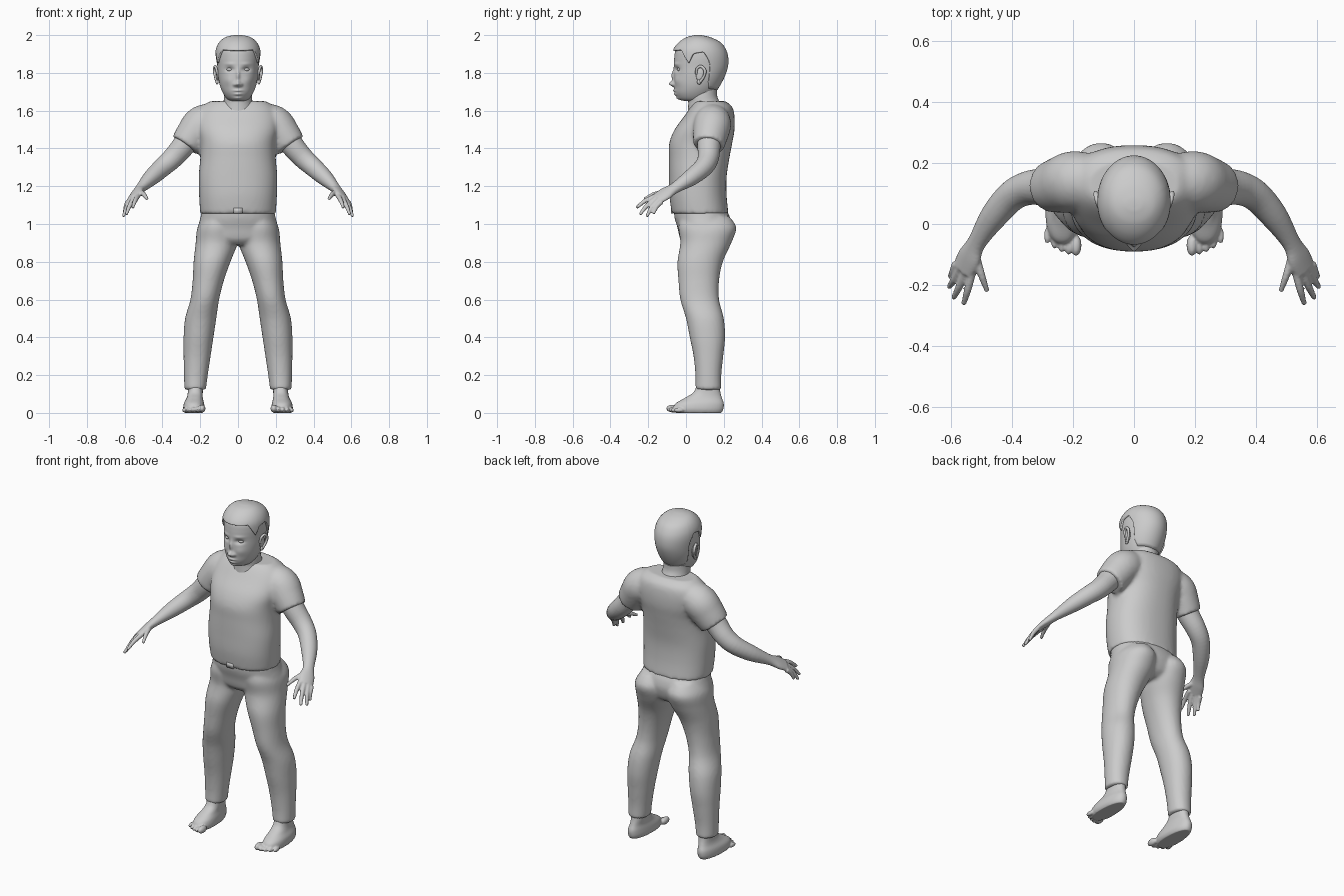
import bpy, bmesh, math
from mathutils import Vector, Matrix

default = bpy.data.objects.get("Cube")
if default:
    bpy.data.objects.remove(default, do_unlink=True)


def material(name, value):
    mat = bpy.data.materials.new(name)
    mat.use_nodes = True
    colour = (value, value, value, 1)
    mat.diffuse_color = colour
    mat.node_tree.nodes["Principled BSDF"].inputs["Base Color"].default_value = colour
    return mat


GREY = material("plain grey", 0.6)


def blend(keys, count):
    """Smoothly resample a list of equal-length number rows."""
    rows, last = [], len(keys) - 1
    for step in range(count + 1):
        pos = last * step / count
        i = min(int(pos), last - 1)
        t = pos - i
        a, b, c, d = (keys[max(0, min(last, i + k))] for k in (-1, 0, 1, 2))
        rows.append([q + t * ((r - p) / 2 + t * (p - 2.5 * q + 2 * r - s / 2
                     + t * (1.5 * (q - r) + (s - p) / 2)))
                     for p, q, r, s in zip(a, b, c, d)])
    return rows


def skin(bm, rings, closed=True):
    """Bridge rings of points into a tube, with end caps when closed."""
    rings = [[bm.verts.new(p) for p in ring] for ring in rings]
    size = len(rings[0])
    for low, high in zip(rings, rings[1:]):
        for i in range(size):
            j = (i + 1) % size
            bm.faces.new((low[i], low[j], high[j], high[i]))
    if closed:
        bm.faces.new(rings[0][::-1])
        bm.faces.new(rings[-1])


def outline(row, angle, power=2):
    """Point of a rounded section (z, x min, x max, y min, y max); 0 is front."""
    z, x0, x1, y0, y1 = row
    s, c = math.sin(angle), -math.cos(angle)
    s = math.copysign(abs(s) ** (2 / power), s)
    c = math.copysign(abs(c) ** (2 / power), c)
    return Vector(((x0 + x1 + (x1 - x0) * s) / 2, (y0 + y1 + (y1 - y0) * c) / 2, z))


def loft(bm, keys, side=1, power=2, count=60, sides=48, edit=None):
    rings = []
    for row in blend(keys, count):
        ring = [outline(row, math.tau * i / sides, power) for i in range(sides)]
        for p in ring:
            if edit:
                edit(p)
            p.x *= side
        rings.append(ring)
    skin(bm, rings)


def tube(bm, keys, side=1, across=(-0.045, -0.035, 0.03), count=30, sides=24):
    """Sweep an oval along rows of (x, y, z, width radius, thickness radius)."""
    rows = blend(keys, count)
    path = [Vector(r[:3]) for r in rows]
    rings = []
    for i, row in enumerate(rows):
        along = (path[min(i + 1, count)] - path[max(i - 1, 0)]).normalized()
        wide = Vector(across)
        wide = (wide - along * wide.dot(along)).normalized()
        thick = along.cross(wide)
        ring = []
        for k in range(sides):
            a = math.tau * k / sides
            p = path[i] + wide * row[3] * math.cos(a) + thick * row[4] * math.sin(a)
            p.x *= side
            ring.append(p)
        rings.append(ring)
    skin(bm, rings)


def ball(bm, centre, radii):
    matrix = Matrix.Translation(centre) @ Matrix.Diagonal((*radii, 1))
    bmesh.ops.create_uvsphere(bm, u_segments=20, v_segments=14, radius=1, matrix=matrix)


def finish(name, bm, voxel=0, smooth=0, mirror=False):
    bmesh.ops.recalc_face_normals(bm, faces=bm.faces[:])
    for face in bm.faces:
        face.smooth = True
    mesh = bpy.data.meshes.new(name)
    bm.to_mesh(mesh)
    bm.free()
    mesh.materials.append(GREY)
    obj = bpy.data.objects.new(name, mesh)
    bpy.context.collection.objects.link(obj)
    if voxel:
        mod = obj.modifiers.new("Merge", 'REMESH')
        mod.mode, mod.voxel_size, mod.use_smooth_shade = 'VOXEL', voxel, True
    if smooth:
        mod = obj.modifiers.new("Soften", 'SMOOTH')
        mod.factor, mod.iterations = 0.5, smooth
    if mirror:
        obj.modifiers.new("Mirror", 'MIRROR').use_mirror_merge = False
    return obj


def symmetric(keys):
    return [(z, -half, half, front, back) for z, half, front, back in keys]


# Shirt: torso with short sleeves
bm = bmesh.new()
loft(bm, symmetric([
    (1.055, .2, -.075, .225), (1.15, .206, -.088, .215), (1.25, .208, -.09, .215),
    (1.35, .2, -.09, .23), (1.43, .2, -.088, .245), (1.5, .215, -.06, .257),
    (1.57, .215, -.01, .257), (1.62, .19, .025, .245), (1.65, .15, .05, .21)]), power=2.3)
for side in (1, -1):
    tube(bm, [(.12, .14, 1.55, .085, .09), (.19, .14, 1.53, .1, .098),
              (.235, .13, 1.475, .094, .094), (.278, .12, 1.415, .082, .084)], side)
finish("shirt", bm, 0.011, 5)

# Trousers: pelvis and two legs
bm = bmesh.new()
loft(bm, symmetric([
    (1.08, .19, -.065, .212), (1.03, .2, -.06, .235), (.98, .213, -.045, .24),
    (.92, .215, -.03, .22), (.89, .17, .0, .18)]), power=2.2)
for side in (1, -1):
    loft(bm, [
        (1.04, .03, .18, -.03, .23), (.98, .0, .215, -.04, .266), (.9, .002, .224, -.03, .24),
        (.8, .04, .235, -.045, .195), (.7, .075, .24, -.04, .175), (.6, .1, .252, -.03, .175),
        (.5, .115, .28, .0, .2), (.4, .13, .288, .02, .207), (.3, .145, .288, .04, .197),
        (.2, .16, .286, .05, .187), (.122, .17, .284, .05, .187)], side, 2.1)
finish("trousers", bm, 0.01, 4)

# Belt buckle
bm = bmesh.new()
bmesh.ops.create_cube(bm, size=1, matrix=Matrix.Translation((0, -.074, 1.07))
                      @ Matrix.Diagonal((.045, .012, .03, 1)))
finish("buckle", bm)

# Arms with hands
bm = bmesh.new()
tube(bm, [(.22, .13, 1.52, .07, .07), (.285, .122, 1.42, .062, .062),
          (.345, .118, 1.35, .056, .056), (.4, .092, 1.3, .051, .051),
          (.46, .025, 1.245, .045, .043), (.515, -.06, 1.19, .032, .026),
          (.54, -.11, 1.16, .044, .021), (.562, -.152, 1.133, .041, .015)])
fingers = [((.53, -.155, 1.15), (.557, -.257, 1.09)), ((.552, -.155, 1.138), (.59, -.24, 1.055)),
           ((.57, -.145, 1.126), (.605, -.205, 1.045)), ((.583, -.13, 1.118), (.602, -.17, 1.06)),
           ((.52, -.1, 1.172), (.483, -.215, 1.135))]
for root, tip in fingers:
    root, tip = Vector(root), Vector(tip)
    middle = root.lerp(tip, .55) + Vector((0, -.004, .006))
    tube(bm, [(*root, .014, .014), (*middle, .0125, .012), (*tip, .009, .008)], count=12, sides=12)
    ball(bm, tip, (.009, .009, .009))
finish("arms", bm, 0.005, 2, True)

# Bare feet with toes, narrower at the heel
bm = bmesh.new()


def narrow_heel(p):
    p.x = .233 + (p.x - .233) * (1 - .9 * (p.y - .03))


loft(bm, [(.0, .185, .283, -.055, .188), (.02, .176, .291, -.068, .198),
          (.05, .178, .288, -.055, .2), (.08, .184, .274, -.005, .19),
          (.11, .183, .268, .04, .182), (.16, .182, .268, .062, .175)],
     power=2.3, edit=narrow_heel)
for i in range(5):
    size = (.021, .016, .015, .014, .013)[i]
    ball(bm, (.19 + .0235 * i, -.07 + .002 * i * i, size + .002), (size * .85, .035 - .002 * i, size))
finish("feet", bm, 0.005, 2, True)

# Head: section rows and soft bumps that shape the face
HEAD = symmetric([
    (1.65, .03, .0, .1), (1.66, .055, -.035, .12), (1.69, .078, -.056, .15),
    (1.73, .095, -.062, .175), (1.78, .105, -.064, .198), (1.83, .109, -.064, .212),
    (1.88, .112, -.062, .212), (1.92, .108, -.055, .2), (1.955, .092, -.03, .175),
    (1.98, .065, .005, .13), (1.991, .03, .04, .09), (1.993, .006, .06, .07)])
# Each bump: x, z, height, x spread, z spread
BUMPS = [(0, 1.742, .027, .013, .014), (0, 1.785, .013, .009, .028), (.017, 1.738, .011, .009, .009),
         (0, 1.706, .009, .022, .006), (0, 1.687, .01, .019, .007), (0, 1.665, .008, .024, .009),
         (.043, 1.818, -.015, .021, .012), (.045, 1.847, .004, .025, .008),
         (.055, 1.76, .006, .025, .025)]


def shape_face(p):
    if p.y < .03:
        push = sum(h * math.exp(-((abs(p.x) - x) / sx) ** 2 - ((p.z - z) / sz) ** 2)
                   for x, z, h, sx, sz in BUMPS)
        p.y -= push


bm = bmesh.new()
loft(bm, HEAD, count=130, sides=150, edit=shape_face)
finish("head", bm, smooth=1)

# Eyes
bm = bmesh.new()
ball(bm, (.043, -.03, 1.818), (.018, .017, .011))
finish("eyes", bm, mirror=True)

# Neck
bm = bmesh.new()
loft(bm, symmetric([(1.59, .095, .01, .2), (1.64, .078, .012, .18),
                    (1.68, .074, .01, .165), (1.74, .07, .02, .165)]))
finish("neck", bm)

# Ears: flat shell with a curled rim and a lobe
bm = bmesh.new()
ball(bm, (.108, .075, 1.79), (.008, .022, .038))
tube(bm, [(.108, .055, 1.79, .006, .006), (.115, .058, 1.822, .007, .007),
          (.121, .08, 1.834, .008, .008), (.125, .1, 1.812, .008, .008),
          (.12, .094, 1.78, .007, .007), (.112, .074, 1.752, .008, .008)],
     across=(1, 0, 0), sides=12)
ball(bm, (.111, .07, 1.752), (.008, .012, .013))
finish("ears", bm, mirror=True)

# Hair: cap that follows the head down to a shaped hairline
HAIRLINE = [(0, 1.913), (46, 1.915), (66, 1.845), (76, 1.895), (98, 1.905),
            (110, 1.85), (116, 1.75), (126, 1.71), (180, 1.7)]


def hairline(angle):
    degrees = math.degrees(min(angle, math.tau - angle))
    for (a, low), (b, high) in zip(HAIRLINE, HAIRLINE[1:]):
        if degrees <= b:
            return low + (high - low) * (degrees - a) / (b - a)
    return HAIRLINE[-1][1]


def head_row(z, rows=blend(HEAD, 220)):
    for low, high in zip(rows, rows[1:]):
        if z <= high[0]:
            t = max(0, (z - low[0]) / (high[0] - low[0]))
            return [p + (q - p) * t for p, q in zip(low, high)]
    return rows[-1]


bm = bmesh.new()
SIDES, ROWS, TOP = 120, 36, HEAD[-1][0]
rings = []
for r in range(ROWS + 1):
    ring = []
    for i in range(SIDES):
        angle = math.tau * i / SIDES
        z = TOP - (TOP - hairline(angle)) * (r / ROWS) ** 2
        p = outline(head_row(z), angle)
        ring.append(Vector((p.x * 1.08, .075 + (p.y - .075) * 1.08, p.z + .007)))
    rings.append(ring)
skin(bm, rings, closed=False)
bmesh.ops.holes_fill(bm, edges=[e for e in bm.edges if e.is_boundary and e.verts[0].co.z > TOP], sides=0)
hair = finish("hair", bm)
shell = hair.modifiers.new("Thickness", 'SOLIDIFY')
shell.thickness, shell.offset = 0.016, -1
